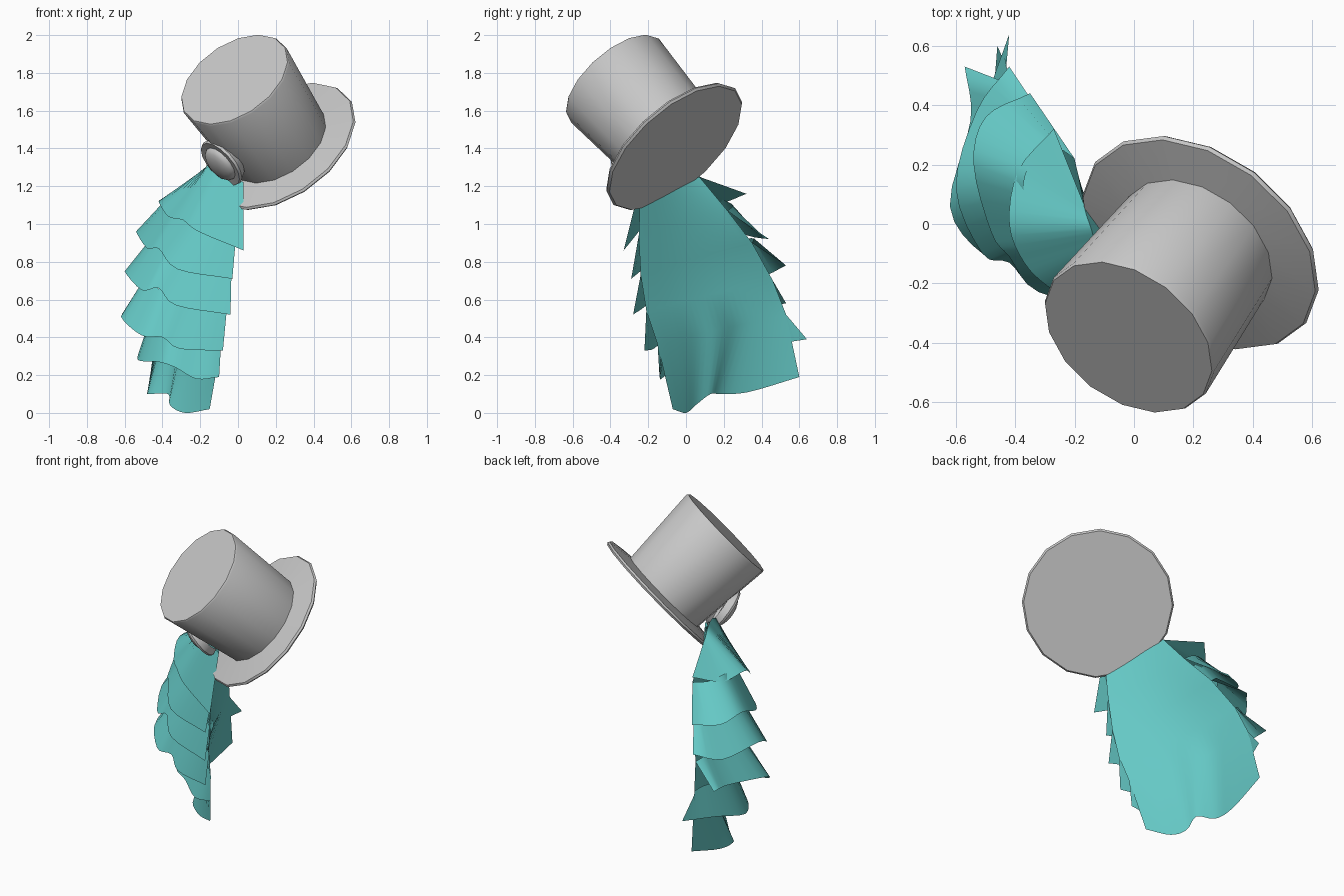
import bpy, bmesh, math
from mathutils import Vector

if "Cube" in bpy.data.objects:
    bpy.data.objects.remove(bpy.data.objects["Cube"], do_unlink=True)


def material(name, rgb):
    m = bpy.data.materials.new(name)
    m.use_nodes = True
    m.diffuse_color = (*rgb, 1)
    m.node_tree.nodes["Principled BSDF"].inputs["Base Color"].default_value = (*rgb, 1)
    return m


GREY = material("light grey", (0.57, 0.57, 0.57))
TEAL = material("teal", (0.13, 0.58, 0.56))


def finish(name, bm, mat, angle):
    bmesh.ops.remove_doubles(bm, verts=bm.verts, dist=1e-5)
    me = bpy.data.meshes.new(name)
    bm.to_mesh(me)
    bm.free()
    me.materials.append(mat)
    ob = bpy.data.objects.new(name, me)
    bpy.context.collection.objects.link(ob)
    bpy.ops.object.select_all(action='DESELECT')
    ob.select_set(True)
    bpy.context.view_layer.objects.active = ob
    bpy.ops.object.shade_smooth_by_angle(angle=math.radians(angle))
    return ob


def lathe(name, profile, sides, origin, axis, mat):
    """Spin an (r, z) profile and aim its z along axis."""
    bm = bmesh.new()
    vs = [bm.verts.new((r, 0, z)) for r, z in profile]
    es = [bm.edges.new(p) for p in zip(vs, vs[1:])]
    bmesh.ops.spin(bm, geom=vs + es, cent=(0, 0, 0), axis=(0, 0, 1),
                   angle=math.tau, steps=sides, use_duplicate=False)
    bmesh.ops.remove_doubles(bm, verts=bm.verts, dist=1e-5)
    bmesh.ops.recalc_face_normals(bm, faces=bm.faces)
    ob = finish(name, bm, mat, 35)
    ob.location = origin
    ob.rotation_euler = Vector(axis).to_track_quat('Z', 'Y').to_euler()
    return ob


def resample(points, n):
    """Catmull-Rom curve through the points."""
    p = [Vector(q) for q in points]
    p = [2 * p[0] - p[1]] + p + [2 * p[-1] - p[-2]]
    out = []
    for i in range(n):
        u = i / (n - 1) * (len(p) - 3)
        k = min(int(u), len(p) - 4)
        t = u - k
        a, b, c, d = p[k:k + 4]
        out.append(0.5 * (2 * b + (c - a) * t + (2 * a - 5 * b + 4 * c - d) * t * t
                          + (3 * b - a - 3 * c + d) * t ** 3))
    return out


def bowed(back, front, depth):
    """Shallow arc from the back edge to the front edge of the cape."""
    b, f = Vector(back), Vector(front)
    return [b.lerp(f, i / (N - 1)) + Vector((-0.9, -0.4, 0)) * depth * math.sin(math.pi * i / (N - 1))
            for i in range(N)]


def sheet(name, rows):
    bm = bmesh.new()
    grid = [[bm.verts.new(q) for q in row] for row in rows]
    for r, s in zip(grid, grid[1:]):
        for i in range(len(r) - 1):
            bm.faces.new((r[i], r[i + 1], s[i + 1], s[i]))
    return finish(name, bm, TEAL, 50)


# Tilted top hat: brim and crown
tilt = Vector((-0.454, -0.596, 0.663)).normalized()
base = Vector((0.23, -0.055, 1.402))
lathe("hat_brim", [(0, 0), (0.437, 0), (0.447, 0.012), (0.44, 0.024), (0.27, 0.045)],
      16, base, tilt, GREY)
lathe("hat_crown", [(0.285, 0.03), (0.322, 0.538), (0.316, 0.548), (0, 0.548)],
      16, base, tilt, GREY)

# Round badge on the side of the crown: flat ring with a dome inside
badge_at, badge_dir = (-0.085, -0.27, 1.325), (-0.68, -0.42, -0.60)
lathe("badge_ring", [(0.125, -0.04), (0.145, 0.0), (0.14, 0.014), (0.1, 0.01)],
      16, badge_at, badge_dir, GREY)
lathe("badge_dome", [(0.105 * math.cos(a), 0.01 + 0.045 * math.sin(a))
                     for a in [math.pi / 10 * i for i in range(6)]],
      16, badge_at, badge_dir, GREY)

# Hem of each ruffle, from its back corner around to its front corner,
# with a fold between the side lobe and the front lobe
hems = [
    [(-.27, .32, 1.16), (-.39, .18, 1.11), (-.42, 0, 1.12), (-.37, -.13, 1.04),
     (-.29, -.21, 1.02), (-.21, -.25, .96), (.03, -.33, .86)],
    [(-.35, .44, .92), (-.50, .36, .93), (-.54, .2, .96), (-.48, -.03, .87),
     (-.42, -.11, .87), (-.32, -.23, .76), (-.03, -.29, .71)],
    [(-.42, .53, .78), (-.53, .38, .72), (-.6, .12, .75), (-.51, -.1, .65),
     (-.42, -.13, .66), (-.33, -.21, .57), (-.04, -.28, .52)],
    [(-.57, .53, .58), (-.55, .35, .55), (-.62, .06, .51), (-.51, -.1, .41),
     (-.40, -.11, .40), (-.31, -.17, .34), (-.08, -.22, .33)],
    [(-.42, .64, .39), (-.5, .4, .35), (-.53, .15, .28), (-.42, -.03, .27),
     (-.33, -.07, .24), (-.22, -.13, .18), (-.1, -.14, .19)],
    [(-.46, .6, .19), (-.48, .33, .11), (-.47, .18, .1), (-.37, .13, .1),
     (-.36, .05, .04), (-.28, 0, 0), (-.15, -.07, .02)],
]
neck = [(-.17, .07, 1.25), (-.16, .03, 1.28), (-.14, -.03, 1.33), (-.13, -.09, 1.35),
        (-.09, -.19, 1.29), (.03, -.24, 1.22)]

# Backing sheet: back and front edge of each row, ending in the lowest hem
N = 25
edges = [
    ((-.17, .07, 1.25), (.03, -.24, 1.22), 0.0),
    ((-.20, .22, 1.07), (-.01, -.25, .94), 0.03),
    ((-.30, .35, .90), (-.035, -.24, .73), 0.05),
    ((-.39, .46, .70), (-.06, -.21, .54), 0.06),
    ((-.43, .53, .52), (-.09, -.15, .36), 0.06),
]
backing = [bowed(*e) for e in edges]
lowest = resample(hems[5], N)
sheet("cape_backing", backing + [lowest])

# Ruffles flare out from the backing, each tucked under the one above
for i, pts in enumerate(hems[:5]):
    hem = resample(pts, N)
    if i == 0:
        sheet("ruffle_1", [backing[0], resample(neck, N), hem])
        continue
    top = []
    for j, (r, q) in enumerate(zip(backing[i], hem)):
        s = math.sqrt(max(0, math.sin(math.pi * j / (N - 1))))
        top.append(r.lerp(q + Vector((0, 0, 0.27)), 0.6 * s))
    sheet("ruffle_%d" % (i + 1), [top, hem])
